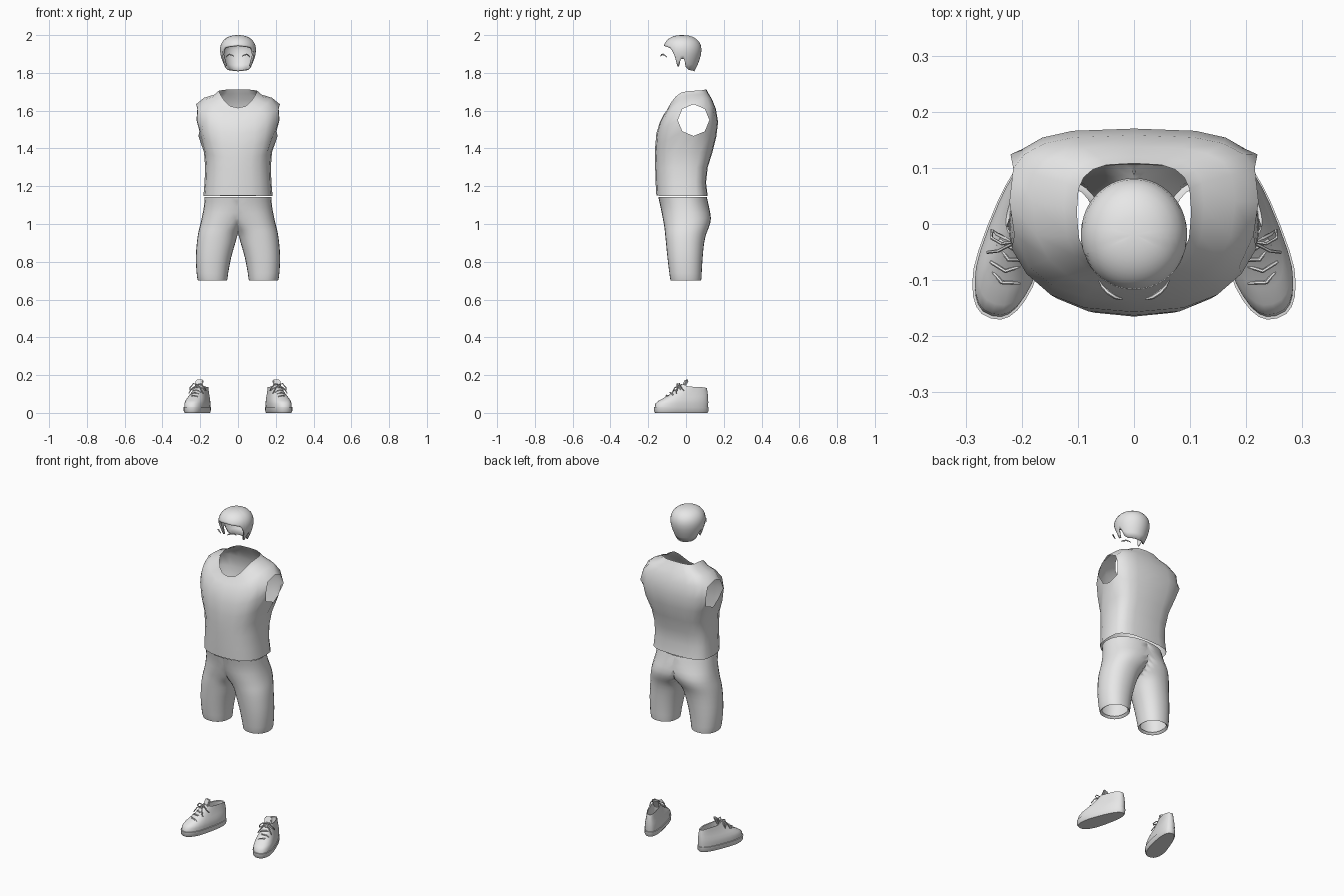
import bpy, bmesh, math
from mathutils import Vector, Matrix

if "Cube" in bpy.data.objects:
    bpy.data.objects.remove(bpy.data.objects["Cube"])

grey = bpy.data.materials.new("plain_grey")
grey.diffuse_color = (0.8, 0.8, 0.8, 1)
grey.use_nodes = True
grey.node_tree.nodes["Principled BSDF"].inputs["Base Color"].default_value = grey.diffuse_color


def finish(name, bm, mirror=False):
    bmesh.ops.remove_doubles(bm, verts=bm.verts[:], dist=1e-5)
    mesh = bpy.data.meshes.new(name)
    bm.to_mesh(mesh)
    bm.free()
    mesh.materials.append(grey)
    ob = bpy.data.objects.new(name, mesh)
    bpy.context.collection.objects.link(ob)
    if mirror:
        ob.modifiers.new("mirror", "MIRROR")
    return ob


def loft(rings, bottom=False, top=False, skip=None):
    """Skin closed rings, listed from the bottom up, counterclockwise from above."""
    bm = bmesh.new()
    vs = [[bm.verts.new(p) for p in r] for r in rings]
    n = len(vs[0])
    for i in range(len(vs) - 1):
        for j in range(n):
            k = (j + 1) % n
            quad = (vs[i][j], vs[i][k], vs[i + 1][k], vs[i + 1][j])
            if not (skip and skip(i, j, quad)):
                bm.faces.new(quad)
    if bottom:
        bm.faces.new(vs[0][::-1])
    if top:
        bm.faces.new(vs[-1])
    return bm


def spow(v, p):
    return math.copysign(abs(v) ** p, v)


def ring(n, zf, zs, zb, w, yf, yb, yc, pf=1.0, pb=1.0):
    """Egg-shaped ring whose height differs at front, side and back."""
    pts = []
    for j in range(n):
        t = math.tau * j / n
        s, c = math.sin(t), math.cos(t)
        p = pf if c > 0 else pb
        end, zend = (yf, zf) if c > 0 else (yb, zb)
        pts.append(Vector((w * spow(s, p), yc + (end - yc) * abs(c) ** p,
                           zs + (zend - zs) * c * c)))
    return pts


def refine(rows, steps):
    """Catmull-Rom interpolation between parameter rows."""
    out = []
    for i in range(len(rows) - 1):
        quads = zip(rows[max(i - 1, 0)], rows[i], rows[i + 1], rows[min(i + 2, len(rows) - 1)])
        quads = list(quads)
        for s in range(steps):
            u = s / steps
            out.append([0.5 * (2 * b + (c - a) * u + (2 * a - 5 * b + 4 * c - d) * u * u
                               + (3 * b - a - 3 * c + d) * u ** 3) for a, b, c, d in quads])
    return out + [rows[-1]]


def tube(bm, pts, radii, sides=6):
    """Closed tube along a path, added to bm."""
    prev = None
    for i, p in enumerate(pts):
        d = (pts[min(i + 1, len(pts) - 1)] - pts[max(i - 1, 0)]).normalized()
        a = d.cross(Vector((0.05, 0.1, 1))).normalized()
        b = a.cross(d)
        cur = [bm.verts.new(p + radii[i] * (a * math.cos(math.tau * k / sides)
                                            + b * math.sin(math.tau * k / sides)))
               for k in range(sides)]
        if prev:
            for k in range(sides):
                m = (k + 1) % sides
                bm.faces.new((prev[k], prev[m], cur[m], cur[k]))
        else:
            bm.faces.new(cur[::-1])
        prev = cur
    bm.faces.new(prev)
    bmesh.ops.recalc_face_normals(bm, faces=bm.faces[:])


# Shirt: rings from hem to neckline, with eight-sided armholes
N = 20
shirt_rows = [
    (1.15, 1.148, 1.148, 0.183, -0.157, 0.115, 0.0),
    (1.22, 1.22, 1.22, 0.177, -0.161, 0.106, 0.0),
    (1.29, 1.30, 1.30, 0.174, -0.163, 0.115, 0.0),
    (1.35, 1.38, 1.38, 0.180, -0.165, 0.140, 0.01),
    (1.41, 1.465, 1.46, 0.210, -0.163, 0.160, 0.03),
    (1.48, 1.55, 1.54, 0.227, -0.157, 0.170, 0.04),
    (1.54, 1.632, 1.61, 0.222, -0.138, 0.158, 0.04),
    (1.58, 1.668, 1.66, 0.180, -0.117, 0.138, 0.04),
    (1.60, 1.685, 1.69, 0.125, -0.103, 0.120, 0.03),
    (1.615, 1.705, 1.713, 0.102, -0.095, 0.108, 0.02)]
rings = [ring(N, *r, pf=0.8, pb=0.62) for r in shirt_rows]
for side in (N // 4, 3 * N // 4):
    for di in (-1, 0, 1):
        for dj in (-1, 0, 1):
            back = dj if side == N // 4 else -dj
            if di or dj:
                d = Vector((back, di)).normalized() * 0.084
                v = rings[5 + di][side + dj]
                v.y, v.z = 0.04 + d.x, 1.55 + d.y
armhole = {N // 4 - 1, N // 4, 3 * N // 4 - 1, 3 * N // 4}
finish("shirt", loft(rings, skip=lambda i, j, q: i in (4, 5) and j in armhole))

# Shorts: one leg and half the hips, mirrored (z, centre x, inner x, outer x, front y, back y)
leg_rows = refine([
    (0.712, 0.137, 0.070, 0.200, -0.070, 0.070),
    (0.700, 0.137, 0.058, 0.212, -0.081, 0.080),
    (0.740, 0.137, 0.052, 0.219, -0.088, 0.083),
    (0.820, 0.130, 0.037, 0.223, -0.098, 0.088),
    (0.900, 0.114, 0.014, 0.218, -0.106, 0.096),
    (0.950, 0.098, -0.002, 0.211, -0.111, 0.108),
    (0.985, 0.080, -0.035, 0.203, -0.115, 0.122),
    (1.030, 0.055, -0.100, 0.192, -0.123, 0.132),
    (1.090, 0.010, -0.170, 0.181, -0.135, 0.122),
    (1.143, 0.000, -0.175, 0.176, -0.147, 0.110)], 2)


def leg_ring(z, cx, xi, xo, yf, yb, n=28):
    pts = []
    yc = (yf + yb) / 2
    for j in range(n):
        t = math.tau * j / n
        s, c = spow(math.sin(t), 0.9), spow(math.cos(t), 0.9)
        x = cx + (xo - cx) * s if s > 0 else cx + (cx - xi) * s
        pts.append(Vector((max(0.0, x), yc - (yb - yf) / 2 * c, z)))
    return pts


finish("shorts", loft([leg_ring(*r) for r in leg_rows],
                      skip=lambda i, j, q: all(v.co.x < 1e-5 for v in q)), mirror=True)

# Hair: dome whose lower edge forms fringe, sideburns, ear gaps and nape
edge = [(0, 1.945), (35, 1.938), (52, 1.93), (64, 1.90), (69, 1.835), (77, 1.832),
        (83, 1.875), (97, 1.872), (104, 1.83), (120, 1.815), (180, 1.808)]


def edge_z(deg):
    for (a, za), (b, zb) in zip(edge, edge[1:]):
        if deg <= b:
            return za + (zb - za) * (deg - a) / (b - a)
    return edge[-1][1]


M, R = 72, 10
rings = []
for k in range(R + 1):
    pts = []
    for j in range(M):
        t = math.tau * j / M
        low = edge_z(math.degrees(min(t, math.tau - t)))
        z = low + (2.0 - low) * math.sin(k / R * math.pi / 2)
        if z > 1.92:
            f = max(0.0, 1 - ((z - 1.92) / 0.08) ** 2.3) ** (1 / 2.3)
        else:
            f = 1 - 0.36 * ((1.92 - z) / 0.11) ** 1.6
        pts.append(Vector((0.095 * f * math.sin(t), -0.019 - 0.101 * f * math.cos(t), z)))
    rings.append(pts)
hair = finish("hair", loft(rings))
shell = hair.modifiers.new("thickness", "SOLIDIFY")
shell.thickness, shell.offset = 0.010, -1

# Eyebrows
bm = bmesh.new()
tube(bm, [Vector(p) for p in ((0.063, -0.100, 1.882), (0.056, -0.112, 1.893), (0.046, -0.122, 1.898),
                              (0.034, -0.130, 1.895), (0.021, -0.134, 1.888))],
     [0.001, 0.003, 0.004, 0.004, 0.002])
finish("eyebrow", bm, mirror=True)

# Shoes: built straight, then turned toe-out and mirrored
place = Matrix.Translation((0.21, -0.02, 0)) @ Matrix.Rotation(math.radians(17), 4, "Z")


def shoe_part(name, bm):
    bmesh.ops.transform(bm, matrix=place, verts=bm.verts[:])
    finish(name, bm, mirror=True)


def shoe_ring(*row):
    pts = ring(28, *row, pf=0.8, pb=0.75)
    for p in pts:
        p.x *= 1.0 - 1.4 * max(-0.08, p.y)   # toe wider than heel
    return pts


sole = [(0.004, 0.004, 0.004, 0.048, -0.148, 0.138, 0.0), (0.008, 0.008, 0.008, 0.053, -0.154, 0.143, 0.0),
        (0.030, 0.030, 0.030, 0.054, -0.155, 0.145, 0.0), (0.031, 0.031, 0.031, 0.049, -0.149, 0.140, 0.0)]
sole = [(0.0, 0.0, 0.0) + sole[0][3:]] + sole[1:]
shoe_part("sole", loft([shoe_ring(*r) for r in sole], bottom=True, top=True))
upper = [
    (0.030, 0.030, 0.030, 0.050, -0.150, 0.141, 0.0), (0.050, 0.050, 0.055, 0.051, -0.146, 0.143, 0.0),
    (0.064, 0.068, 0.080, 0.048, -0.128, 0.142, 0.0), (0.080, 0.085, 0.095, 0.043, -0.098, 0.141, 0.01),
    (0.102, 0.103, 0.110, 0.037, -0.062, 0.139, 0.03), (0.128, 0.122, 0.122, 0.033, -0.030, 0.137, 0.05),
    (0.150, 0.138, 0.130, 0.030, -0.004, 0.135, 0.06), (0.148, 0.136, 0.128, 0.025, 0.006, 0.127, 0.06),
    (0.080, 0.080, 0.080, 0.026, -0.005, 0.122, 0.06)]
shoe_part("upper", loft([shoe_ring(*r) for r in upper], top=True))

# Tongue: padded tab rising from the collar
bm = bmesh.new()
bmesh.ops.create_cube(bm, size=1, matrix=Matrix.Translation((0, 0.008, 0.140))
                      @ Matrix.Rotation(math.radians(-28), 4, "X") @ Matrix.Diagonal((0.042, 0.012, 0.08, 1)))
bmesh.ops.bevel(bm, geom=bm.edges[:], offset=0.005, segments=2, affect="EDGES")
shoe_part("tongue", bm)

# Laces: arched bars up the instep, and a bow
bm = bmesh.new()
for i in range(5):
    y, z = -0.088 + 0.021 * i, 0.090 + 0.0145 * i
    w = 0.031 - 0.002 * i
    pts = [Vector((w * u, y + 0.014 * abs(u) + 0.006 * u * (-1) ** i, z + 0.003 - 0.014 * u * u))
           for u in (-1, -0.6, 0, 0.6, 1)]
    tube(bm, pts, [0.0035] * 5)
for s in (-1, 1):
    pts = [Vector((s * x, y, z)) for x, y, z in
           ((0.0, -0.012, 0.150), (0.020, -0.022, 0.155), (0.040, -0.018, 0.135),
            (0.044, -0.004, 0.118), (0.034, -0.008, 0.125), (0.0, -0.014, 0.147))]
    tube(bm, pts, [0.003] * 6)
    tube(bm, [Vector((0, -0.014, 0.148)), Vector((s * 0.022, -0.036, 0.132)),
              Vector((s * 0.040, -0.044, 0.103))], [0.003] * 3)
shoe_part("laces", bm)

# Smooth shading with sharp creases kept
for ob in bpy.context.collection.objects:
    ob.select_set(True)
    bpy.context.view_layer.objects.active = ob
bpy.ops.object.shade_smooth_by_angle(angle=math.radians(45))
